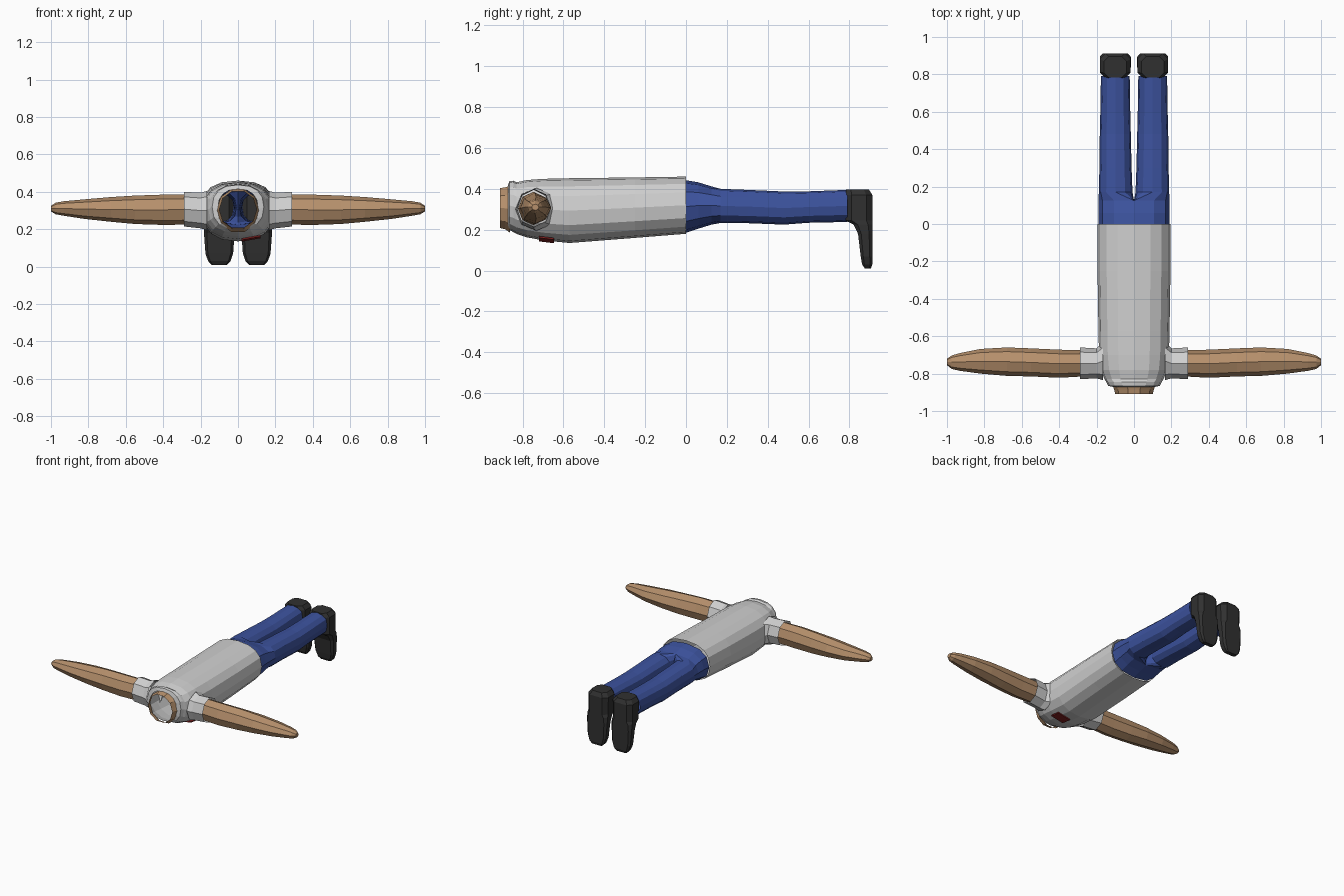
import bpy, bmesh, math
from mathutils import Vector

if "Cube" in bpy.data.objects:
    bpy.data.objects.remove(bpy.data.objects["Cube"])


def material(name, r, g, b):
    m = bpy.data.materials.new(name)
    m.diffuse_color = (r, g, b, 1)
    m.use_nodes = True
    m.node_tree.nodes["Principled BSDF"].inputs["Base Color"].default_value = m.diffuse_color
    return m


WHITE = material("shirt white", 0.63, 0.63, 0.63)
SKIN = material("skin tan", 0.47, 0.28, 0.15)
BLUE = material("trouser blue", 0.045, 0.085, 0.34)
BLACK = material("shoe black", 0.03, 0.03, 0.03)
RED = material("badge red", 0.26, 0.018, 0.018)


def power(v, e):
    return math.copysign(abs(v) ** (2 / e), v)


def oval(n, ra, rb, e=2.0, turn=0.0):
    """Rounded outline in two axes; e above 2 makes it boxier."""
    angles = [2 * math.pi * (k + turn) / n for k in range(n)]
    return [(ra * power(math.cos(t), e), rb * power(math.sin(t), e)) for t in angles]


def loft(name, rings, mat, cap_start=False, cap_end=False, mirror=False):
    """Skin a list of equal-length point rings; mirror makes the -x half."""
    bm = bmesh.new()
    loops = [[bm.verts.new(p) for p in ring] for ring in rings]
    n = len(loops[0])
    for a, b in zip(loops, loops[1:]):
        for i in range(n):
            quad = (a[i], a[(i + 1) % n], b[(i + 1) % n], b[i])
            # faces lying in the mirror plane would be an inner wall
            if mirror and all(abs(v.co.x) < 1e-6 for v in quad):
                continue
            bm.faces.new(quad)
    if cap_start:
        bm.faces.new(loops[0])
    if cap_end:
        bm.faces.new(loops[-1])
    bmesh.ops.recalc_face_normals(bm, faces=bm.faces)
    mesh = bpy.data.meshes.new(name)
    bm.to_mesh(mesh)
    bm.free()
    mesh.materials.append(mat)
    ob = bpy.data.objects.new(name, mesh)
    bpy.context.collection.objects.link(ob)
    if mirror:
        mod = ob.modifiers.new("mirror", "MIRROR")
        mod.merge_threshold = 0.0005
    return ob


def ring_y(y, rx, lo, hi, n, e=2.0):
    """Ring across the body, at one y, between heights lo and hi."""
    mid = (lo + hi) / 2
    return [(x, y, mid + z) for x, z in oval(n, rx, (hi - lo) / 2, e)]


def ring_x(x, y0, y1, lo, hi, n=8):
    """Ring across an arm, at one x."""
    return [(x, (y0 + y1) / 2 + a, (lo + hi) / 2 + b)
            for a, b in oval(n, (y1 - y0) / 2, (hi - lo) / 2, 2.0)]


# Shirt body, hollow, open at hem and collar
shirt = [(0.0, .195, .18, .46), (-.25, .195, .16, .456), (-.57, .19, .135, .452),
         (-.70, .187, .148, .449), (-.78, .178, .163, .443), (-.83, .158, .18, .432),
         (-.845, .148, .188, .44), (-.865, .138, .2, .437), (-.872, .108, .2, .415)]
loft("shirt_body", [ring_y(*r, 16, 2.4) for r in shirt], WHITE)

# Open neck
loft("neck", [ring_y(-.862, .115, .18, .42, 10), ring_y(-.885, .106, .197, .413, 10),
              ring_y(-.91, .1, .203, .408, 10)], SKIN)

# Short sleeves
sleeves = [(.165, -.835, -.63, .195, .405), (.20, -.825, -.665, .205, .395),
           (.29, -.83, -.66, .215, .4)]
loft("sleeves", [ring_x(*s) for s in sleeves], WHITE, mirror=True)

# Arms ending in rounded hands
arms = [(.27, -.815, -.675, .225, .385), (.40, -.822, -.672, .223, .385),
        (.55, -.815, -.665, .228, .38), (.68, -.812, -.66, .24, .372),
        (.82, -.80, -.668, .255, .36), (.93, -.785, -.69, .272, .35),
        (.975, -.775, -.703, .28, .342), (1.0, -.755, -.72, .295, .325)]
loft("arms", [ring_x(*a) for a in arms], SKIN, cap_end=True, mirror=True)


# Trousers: half a hip ring that splits into a leg ring
def trouser_ring(y, cx, rx, lo, hi):
    pts = []
    mid, rz = (lo + hi) / 2, (hi - lo) / 2
    for k in range(12):
        t = math.radians(-90 + 30 * k)
        x = cx + rx * power(math.cos(t), 2.4)
        if cx == 0 and k >= 6:
            x = 0
        if cx == 0 and k == 0:
            x = 0
        pts.append((x, y, mid + rz * power(math.sin(t), 2.4)))
    return pts


trousers = [(0.0, 0, .19, .185, .442), (.06, 0, .19, .205, .432), (.125, 0, .19, .225, .412),
            (.17, .098, .09, .233, .4), (.30, .099, .086, .232, .395),
            (.48, .1, .083, .225, .387), (.60, .1, .08, .234, .388),
            (.79, .1, .077, .238, .395)]
loft("trousers", [trouser_ring(*t) for t in trousers], BLUE, mirror=True)


# Shoes, toes pointing down, chamfered outline at each height
def shoe_ring(z, y0, y1, hx):
    cy, hy = (y0 + y1) / 2, (y1 - y0) / 2
    c = min(hx, hy) * 0.45
    corners = [(hx, hy - c), (hx - c, hy), (c - hx, hy), (-hx, hy - c),
               (-hx, c - hy), (c - hx, -hy), (hx - c, -hy), (hx, c - hy)]
    return [(.1 + x, cy + y, z) for x, y in corners]


shoes = [(.01, .875, .905, .042), (.03, .862, .912, .06), (.07, .855, .912, .074),
         (.18, .842, .912, .082), (.225, .82, .912, .083), (.245, .782, .912, .08),
         (.37, .78, .912, .082), (.398, .783, .895, .06)]
loft("shoes", [shoe_ring(*s) for s in shoes], BLACK, True, True, mirror=True)

# Thin chest badge, following the slope of the chest
badge = []
for dz in (-.004, .004):
    badge.append([(x, y, .142 + (.16 - .142) * (x - .02) / .1 - (y + .68) * .12 + dz)
                  for x, y in ((.02, -.72), (.12, -.72), (.12, -.645), (.02, -.645))])
loft("chest_badge", badge, RED, True, True)
